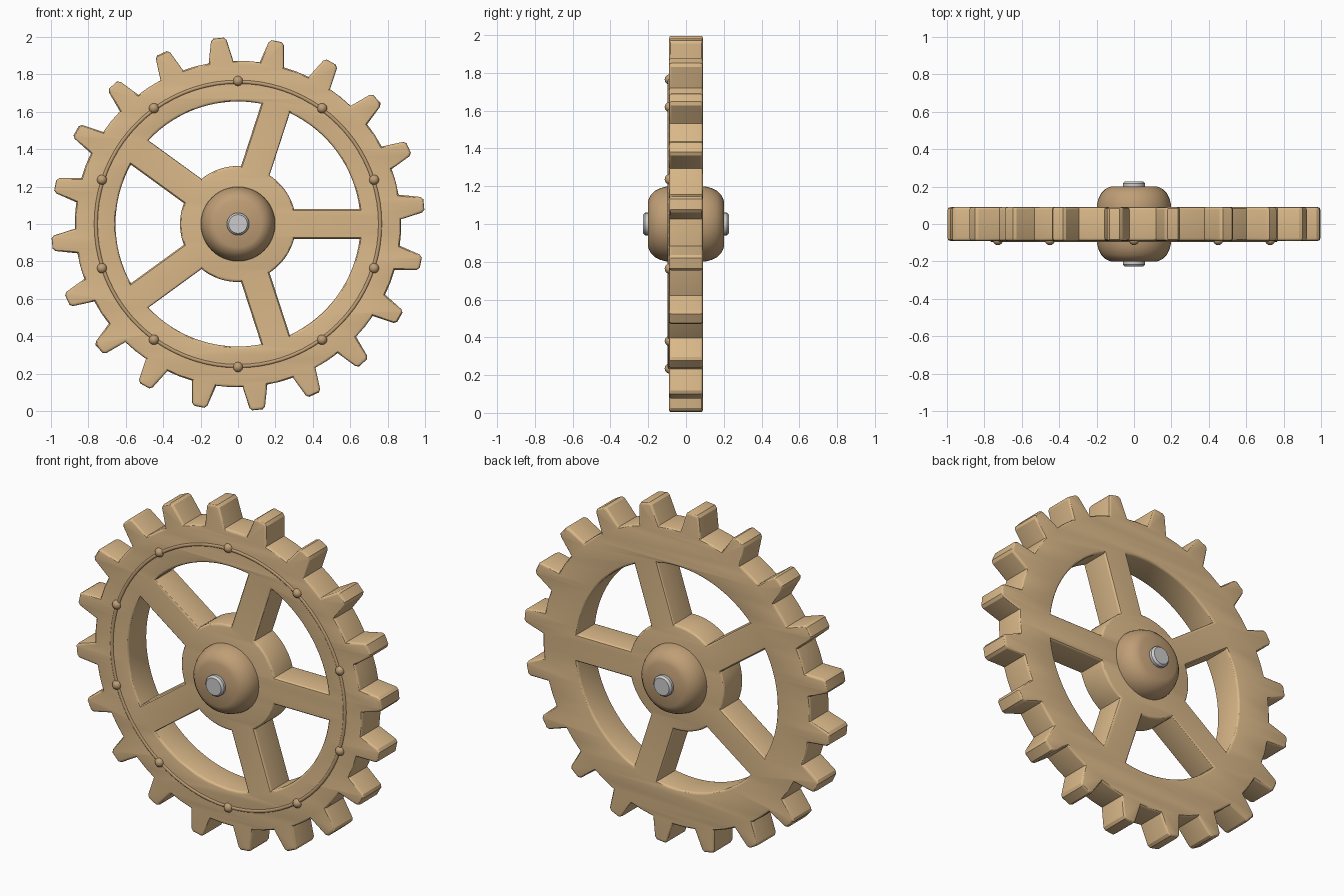
import bpy
import bmesh
from math import sin, cos, asin, pi, radians
from mathutils import Matrix

if "Cube" in bpy.data.objects:
    bpy.data.objects.remove(bpy.data.objects["Cube"])

CENTRE_Z = 1.0
HALF_DEPTH = 0.09
BEVEL = 0.014


def material(name, rgb):
    m = bpy.data.materials.new(name)
    m.diffuse_color = (*rgb, 1)
    m.use_nodes = True
    m.node_tree.nodes["Principled BSDF"].inputs["Base Color"].default_value = m.diffuse_color
    return m


TAN = material("tan_wood", (0.70, 0.48, 0.25))
BROWN = material("brown_wood", (0.52, 0.34, 0.18))


def select(obj):
    bpy.ops.object.select_all(action='DESELECT')
    obj.select_set(True)
    bpy.context.view_layer.objects.active = obj


def smooth(obj, angle=30):
    select(obj)
    bpy.ops.object.shade_smooth_by_angle(angle=radians(angle))


def add_spline(curve, points):
    s = curve.splines.new('POLY')
    s.points.add(len(points) - 1)
    for p, (x, y) in zip(s.points, points):
        p.co = (x, y, 0, 1)
    s.use_cyclic_u = True


def arc(r, a0, a1, n):
    return [(r * cos(a0 + (a1 - a0) * i / n), r * sin(a0 + (a1 - a0) * i / n)) for i in range(n + 1)]


def lathe(name, profile, n, mat=None):
    """Revolve (radius, depth) points about the y axis through the wheel centre."""
    bm = bmesh.new()
    rings = []
    for r, y in profile:
        rings.append([bm.verts.new((r * cos(2 * pi * i / n), y, CENTRE_Z + r * sin(2 * pi * i / n)))
                      for i in range(n)])
    for a, b in zip(rings, rings[1:]):
        for i in range(n):
            j = (i + 1) % n
            bm.faces.new((a[i], a[j], b[j], b[i]))
    bm.faces.new(rings[0])
    bm.faces.new(rings[-1])
    bmesh.ops.recalc_face_normals(bm, faces=bm.faces)
    me = bpy.data.meshes.new(name)
    bm.to_mesh(me)
    bm.free()
    obj = bpy.data.objects.new(name, me)
    bpy.context.collection.objects.link(obj)
    if mat:
        me.materials.append(mat)
    smooth(obj)
    return obj


# Toothed wheel: outline plus five spoke openings, extruded with rounded edges
curve = bpy.data.curves.new("gear_wheel", 'CURVE')
curve.dimensions = '2D'
curve.fill_mode = 'BOTH'
curve.extrude = HALF_DEPTH - BEVEL
curve.bevel_depth = BEVEL
curve.bevel_resolution = 2
curve.offset = -BEVEL

TOOTH = [(0.87, -0.066), (0.985, -0.042), (0.999, -0.028),
         (0.999, 0.028), (0.985, 0.042), (0.87, 0.066)]
outline = []
for k in range(20):
    a = radians(6 + 18 * k)
    outline += [(r * cos(a) - t * sin(a), r * sin(a) + t * cos(a)) for r, t in TOOTH]
    g = a + radians(9)
    outline.append((0.873 * cos(g), 0.873 * sin(g)))
add_spline(curve, outline)

R_IN, R_OUT, SPOKE = 0.31, 0.655, 0.08
for k in range(5):
    a0, a1 = radians(72 * k), radians(72 * (k + 1))
    ti, to = asin(SPOKE / R_IN), asin(SPOKE / R_OUT)
    add_spline(curve, arc(R_OUT, a0 + to, a1 - to, 16) + arc(R_IN, a1 - ti, a0 + ti, 10))

wheel = bpy.data.objects.new("gear_wheel", curve)
bpy.context.collection.objects.link(wheel)
wheel.matrix_world = Matrix.Translation((0, 0, CENTRE_Z)) @ Matrix.Rotation(pi / 2, 4, 'X')
curve.materials.append(TAN)
select(wheel)
bpy.ops.object.convert(target='MESH')
wheel = bpy.context.object
bm = bmesh.new()
bm.from_mesh(wheel.data)
bmesh.ops.remove_doubles(bm, verts=bm.verts, dist=0.0002)
bmesh.ops.recalc_face_normals(bm, faces=bm.faces)
bm.to_mesh(wheel.data)
bm.free()
smooth(wheel)

# Rounded hub boss
half = [(0.125, 0.2), (0.152, 0.188), (0.175, 0.165), (0.19, 0.135), (0.198, 0.105), (0.2, 0.07)]
lathe("hub_boss", half + [(r, -y) for r, y in reversed(half)], 48, BROWN)

# Metal axle with chamfered ends
lathe("axle", [(0.05, 0.228), (0.06, 0.216), (0.06, -0.216), (0.05, -0.228)], 24)

# Thin decorative ring on the front face
bpy.ops.mesh.primitive_torus_add(major_radius=0.76, minor_radius=0.011, major_segments=80,
                                 minor_segments=8, location=(0, -0.086, CENTRE_Z),
                                 rotation=(pi / 2, 0, 0))
ring = bpy.context.object
ring.name = "front_ring"
ring.data.materials.append(BROWN)
smooth(ring, 60)

# Ten studs along the ring
for k in range(10):
    a = radians(90 + 36 * k)
    bpy.ops.mesh.primitive_uv_sphere_add(
        segments=16, ring_count=10, radius=0.027,
        location=(0.765 * cos(a), -0.086, CENTRE_Z + 0.765 * sin(a)))
    stud = bpy.context.object
    stud.name = f"stud_{k + 1}"
    stud.data.materials.append(BROWN)
    smooth(stud, 60)
